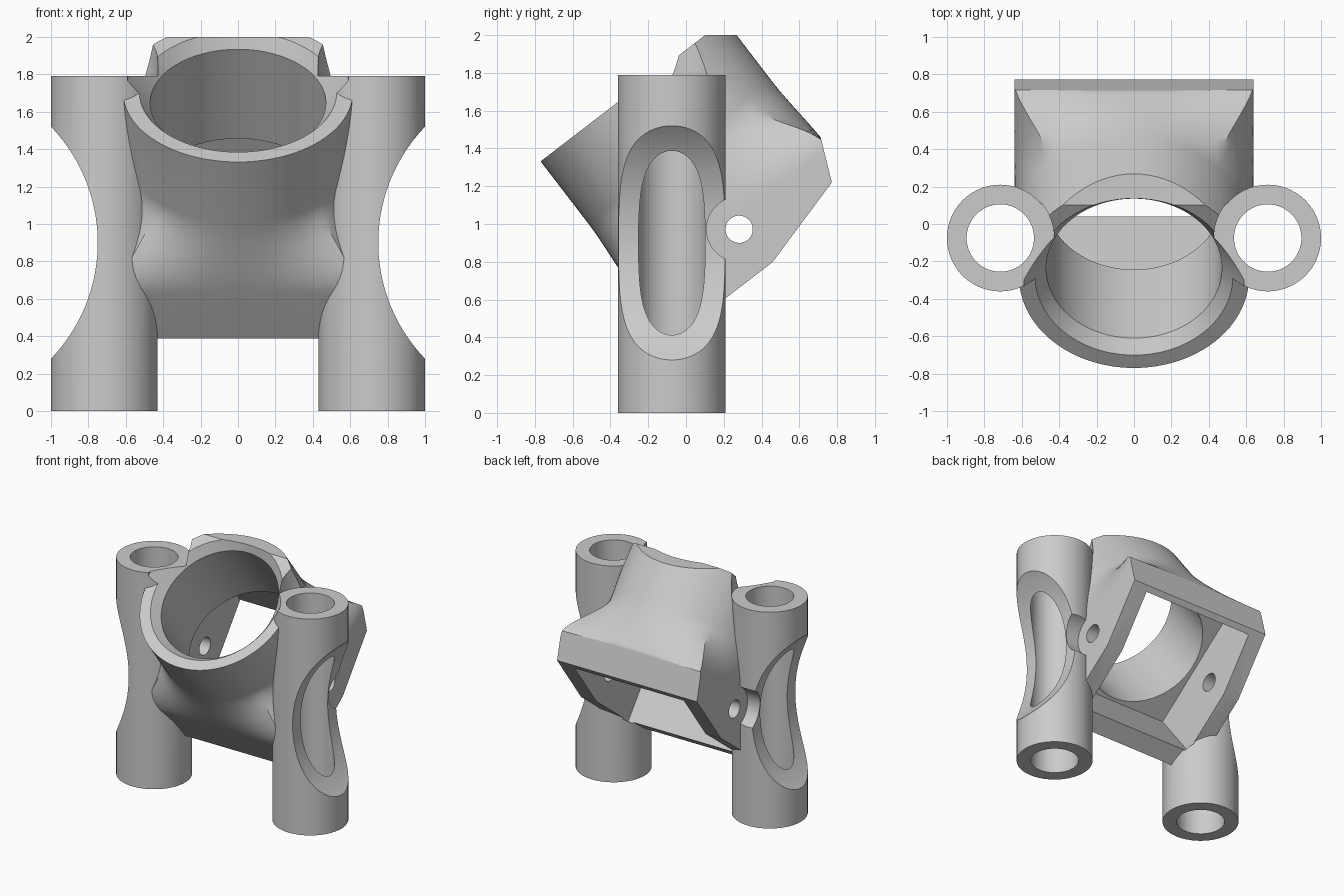
import bpy, bmesh, math
from mathutils import Matrix, Vector

if "Cube" in bpy.data.objects:
    bpy.data.objects.remove(bpy.data.objects["Cube"])

# Material
grey = bpy.data.materials.new("plain_grey")
grey.use_nodes = True
grey.diffuse_color = (0.6, 0.6, 0.6, 1)
grey.node_tree.nodes["Principled BSDF"].inputs["Base Color"].default_value = (0.6, 0.6, 0.6, 1)

# Main dimensions
POST_X, POST_Y, POST_R, BORE_R, POST_H = 0.715, -0.075, 0.285, 0.18, 1.79
HALF, TUBE_R, RIM, FLOOR = 0.64, 0.615, 1.525, 0.354
TILT = Matrix.Rotation(math.radians(37.5), 4, "X") @ Matrix.Translation((0, 0.815, 0))


def make(name, rings, matrix=None):
    """Skin a closed solid through rings of points."""
    bm = bmesh.new()
    loops = [[bm.verts.new(p) for p in ring] for ring in rings]
    n = len(loops[0])
    for a, b in zip(loops, loops[1:]):
        for i in range(n):
            j = (i + 1) % n
            bm.faces.new((a[i], a[j], b[j], b[i]))
    bm.faces.new(loops[0][::-1])
    bm.faces.new(loops[-1])
    if matrix:
        bm.transform(matrix)
    bmesh.ops.recalc_face_normals(bm, faces=bm.faces)
    mesh = bpy.data.meshes.new(name)
    bm.to_mesh(mesh)
    bm.free()
    mesh.materials.append(grey)
    ob = bpy.data.objects.new(name, mesh)
    bpy.context.collection.objects.link(ob)
    return ob


def ring(r, z, square=0.0, n=96):
    """Circle of radius r blended towards the square outline."""
    pts = []
    for i in range(n):
        a = 2 * math.pi * i / n
        c, s = math.cos(a), math.sin(a)
        d = r * (1 - square) + square * HALF / max(abs(c), abs(s))
        pts.append((c * d, s * d, z))
    return pts


def lathe(name, profile, matrix=None, n=96):
    return make(name, [ring(r, z, 0, n) for r, z in profile], matrix)


def prism(name, outline, x0, x1):
    return make(name, [[(x, y, z) for y, z in outline] for x in (x0, x1)])


def block(name, lo, hi, matrix=None):
    return make(name, [[(lo[0], lo[1], z), (hi[0], lo[1], z), (hi[0], hi[1], z), (lo[0], hi[1], z)]
                       for z in (lo[2], hi[2])], matrix)


def combine(target, tool, operation="DIFFERENCE"):
    mod = target.modifiers.new("combine", "BOOLEAN")
    mod.operation, mod.solver, mod.object = operation, "EXACT", tool
    tool.hide_render = True
    bpy.context.view_layer.objects.active = target
    bpy.ops.object.modifier_apply(modifier=mod.name)
    bpy.data.objects.remove(tool)


# Tilted housing: square box flowing into a round collar
rings = [ring(TUBE_R, FLOOR, 1)]
START, END, STEPS = 0.66, 1.12, 16
for k in range(STEPS + 1):
    f = k / STEPS
    rings.append(ring(TUBE_R, START + (END - START) * f, 1 - f * f * (3 - 2 * f)))
rings.append(ring(TUBE_R, RIM))
body = make("tilted_housing_with_posts", rings, TILT)

# Slanted back corner of the box and flat top of the collar
combine(body, prism("corner_cutter", [(0.3, 0.585), (0.772, 1.22), (0.709, 1.475),
                                      (1.2, 1.5), (1.2, 0.3)], -1, 1))
combine(body, block("top_cutter", (-1, -1, 2), (1, 1, 3)))

# Upright posts, with the collar cleared above them
for side in (-1, 1):
    at = Matrix.Translation((side * POST_X, POST_Y, 0))
    combine(body, lathe("post_clearance", [(POST_R + 0.003, POST_H), (POST_R + 0.003, 2.5)], at))
    combine(body, lathe("post", [(POST_R, 0), (POST_R, POST_H)], at), "UNION")

# Collar bore with chamfered mouth, and the square pocket below it
combine(body, lathe("collar_bore", [(0.47, 0.8), (0.47, 1.452), (0.59, 1.602), (0.59, 2.2)], TILT))
combine(body, block("pocket", (-0.5, -0.493, FLOOR - 0.01), (0.5, 0.493, 0.85), TILT))

# Post bores, outer scoops, and screw holes with head clearance
turn_x = Matrix.Rotation(math.pi / 2, 4, "Y")
turn_y = Matrix.Rotation(math.pi / 2, 4, "X")
screw = TILT @ Vector((0, 0, 0.6))
for side in (-1, 1):
    at = Matrix.Translation((side * POST_X, POST_Y, 0))
    combine(body, lathe("post_bore", [(BORE_R, -0.1), (BORE_R, 2.5)], at))
    scoop = Matrix.Translation((side * 1.644, POST_Y, 0.9)) @ turn_y
    combine(body, lathe("scoop", [(0.894, -0.5), (0.894, 0.5)], scoop, 160))
    hole = Matrix.Translation(screw) @ turn_x
    combine(body, lathe("head_clearance", [(0.172, side * (HALF + 0.0005)), (0.172, side * 1.2)], hole))
    combine(body, lathe("screw_hole", [(0.072, side * 0.45), (0.072, side * 0.8)], hole, 48))

# Smooth curved walls, crisp edges
bpy.ops.object.select_all(action="DESELECT")
body.select_set(True)
bpy.context.view_layer.objects.active = body
bpy.ops.object.shade_smooth_by_angle(angle=math.radians(30))
